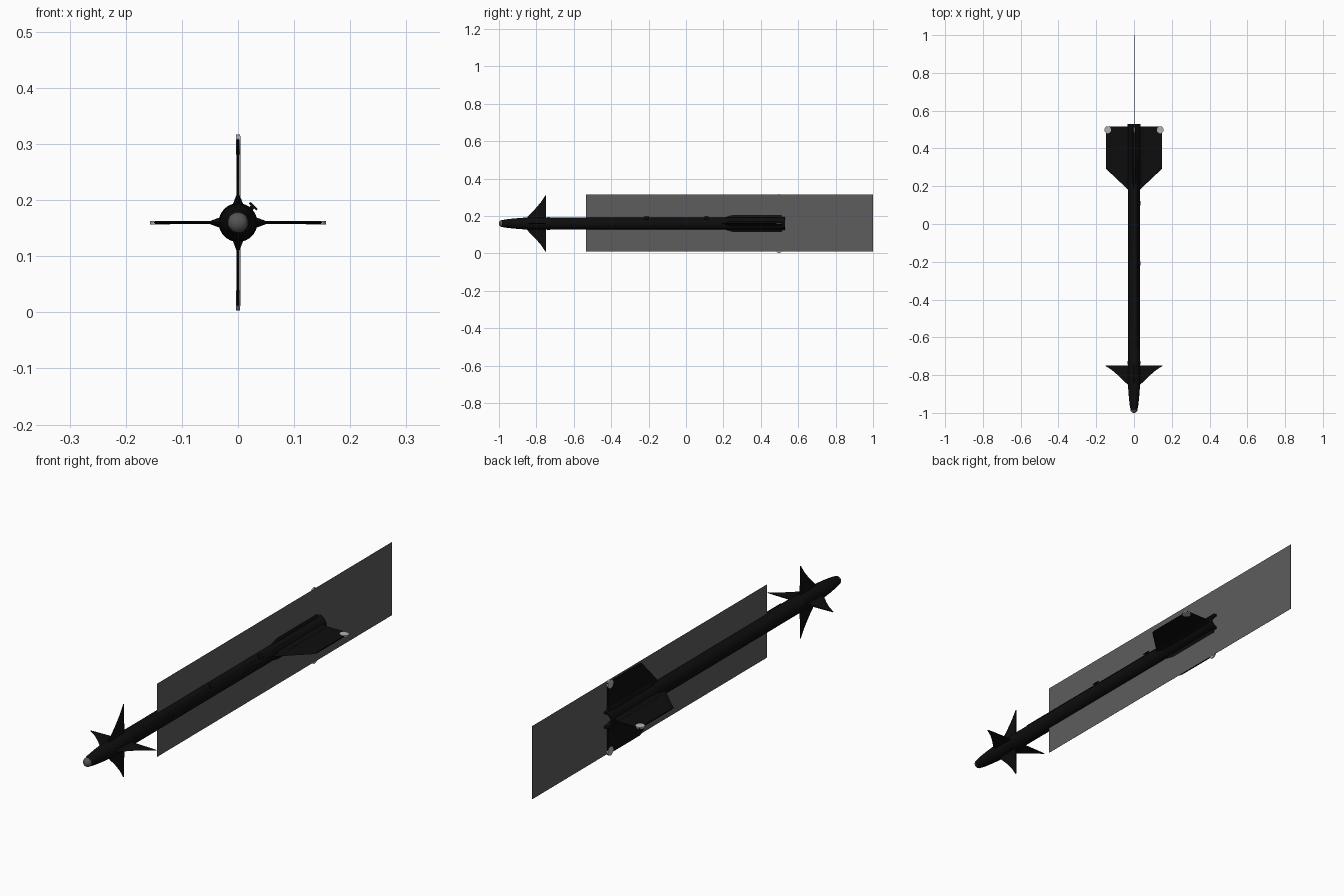
import bpy, bmesh, math
from mathutils import Matrix, Vector

if "Cube" in bpy.data.objects:
    bpy.data.objects.remove(bpy.data.objects["Cube"])

AXIS_Z = 0.16


def material(name, v):
    m = bpy.data.materials.new(name)
    m.diffuse_color = (v, v, v, 1)
    m.use_nodes = True
    m.node_tree.nodes["Principled BSDF"].inputs["Base Color"].default_value = m.diffuse_color
    return m


black = material("black paint", 0.004)
dome_grey = material("dome grey", 0.09)
panel_grey = material("panel grey", 0.11)
metal = material("light metal", 0.45)


def finish(bm, name, mat, smooth=False):
    bmesh.ops.recalc_face_normals(bm, faces=bm.faces)
    me = bpy.data.meshes.new(name)
    bm.to_mesh(me)
    bm.free()
    me.materials.append(mat)
    ob = bpy.data.objects.new(name, me)
    bpy.context.collection.objects.link(ob)
    if smooth:
        bpy.context.view_layer.objects.active = ob
        ob.select_set(True)
        bpy.ops.object.shade_smooth_by_angle(angle=math.radians(35))
        ob.select_set(False)
    return ob


def lathe(name, profile, mat, n=32):
    """Revolve (y, radius) points around the long axis."""
    bm = bmesh.new()
    rings = []
    for y, r in profile:
        rings.append([bm.verts.new((r * math.cos(2 * math.pi * i / n), y,
                                    AXIS_Z + r * math.sin(2 * math.pi * i / n)))
                      for i in range(n)])
    for a, b in zip(rings, rings[1:]):
        for i in range(n):
            j = (i + 1) % n
            bm.faces.new((a[i], a[j], b[j], b[i]))
    bm.faces.new(rings[0])
    bm.faces.new(rings[-1])
    return finish(bm, name, mat, True)


def around(k):
    """Placement for the k-th quarter turn about the long axis."""
    return Matrix.Translation((0, 0, AXIS_Z)) @ Matrix.Rotation(k * math.pi / 2, 4, 'Y')


def fin(name, sections, k, bevel):
    """Loft sections of (span, lead y, trail y, half thickness) outward."""
    bm = bmesh.new()
    rings = []
    for s, y0, y1, t in sections:
        b = min(bevel, (y1 - y0) * 0.3)
        pts = ((y0, 0), (y0 + b, t), (y1, t), (y1, -t), (y0 + b, -t))
        rings.append([bm.verts.new(around(k) @ Vector((s, y, z))) for y, z in pts])
    for a, b in zip(rings, rings[1:]):
        for i in range(5):
            j = (i + 1) % 5
            bm.faces.new((a[i], a[j], b[j], b[i]))
    bm.faces.new(rings[0])
    bm.faces.new(rings[-1])
    return finish(bm, name, black)


def box(name, centre, size, turn, mat):
    bm = bmesh.new()
    bmesh.ops.create_cube(bm, size=1, matrix=Matrix.Translation((0, 0, AXIS_Z))
                          @ Matrix.Rotation(turn, 4, 'Y')
                          @ Matrix.Translation(centre) @ Matrix.Diagonal((*size, 1)))
    return finish(bm, name, mat)


# Long tube with ogive nose, joint bands and recessed nozzle
lathe("body", [(-0.985, 0.018), (-0.96, 0.0225), (-0.92, 0.027), (-0.87, 0.031),
               (-0.83, 0.033), (-0.745, 0.033), (-0.74, 0.0338), (-0.73, 0.0338),
               (-0.725, 0.033), (0.50, 0.033), (0.505, 0.0345), (0.53, 0.0345),
               (0.53, 0.026), (0.49, 0.018)], black)

# Rounded seeker window
lathe("nose_dome", [(-0.985 - 0.015 * math.sin(a), 0.018 * math.cos(a) + 0.0001)
                    for a in [i * math.pi / 16 for i in range(9)]], dome_grey)

for k in range(4):
    # Swept control fins near the nose
    fin(f"front_fin_{k}", [(0.025, -0.855, -0.748, 0.0035), (0.045, -0.840, -0.748, 0.003),
                           (0.08, -0.805, -0.748, 0.0022), (0.115, -0.775, -0.748, 0.0018),
                           (0.15, -0.752, -0.748, 0.001)], k, 0.02)
    # Clipped tail wings
    fin(f"tail_wing_{k}", [(0.025, 0.175, 0.515, 0.0025), (0.04, 0.19, 0.515, 0.0025),
                           (0.148, 0.292, 0.515, 0.0025)], k, 0.015)
    # Tapered wing root fairing
    fin(f"wing_root_{k}", [(0.025, 0.19, 0.52, 0.012), (0.036, 0.20, 0.515, 0.008),
                           (0.049, 0.23, 0.51, 0.003)], k, 0.03)
    # Stabilising wheel at the wing tip
    bm = bmesh.new()
    bmesh.ops.create_cone(bm, cap_ends=True, segments=20, radius1=0.018, radius2=0.018,
                          depth=0.0064, matrix=around(k) @ Matrix.Translation((0.139, 0.498, 0)))
    finish(bm, f"wing_tip_wheel_{k}", metal, True)

# Launch lugs and cable strip on the upper right shoulder
turn = -math.radians(47)
for i, y in enumerate((-0.21, 0.11)):
    box(f"lug_stem_{i}", (0.034, y, 0), (0.010, 0.022, 0.008), turn, black)
    box(f"lug_plate_{i}", (0.040, y, 0), (0.004, 0.022, 0.018), turn, black)
box("cable_strip", (0.033, -0.15, 0), (0.004, 1.0, 0.008), turn, black)

# Thin upright panel beside the centre plane
box("side_panel", (0.0042, 0.2325, 0.003), (0.0006, 1.535, 0.303), 0, panel_grey)
